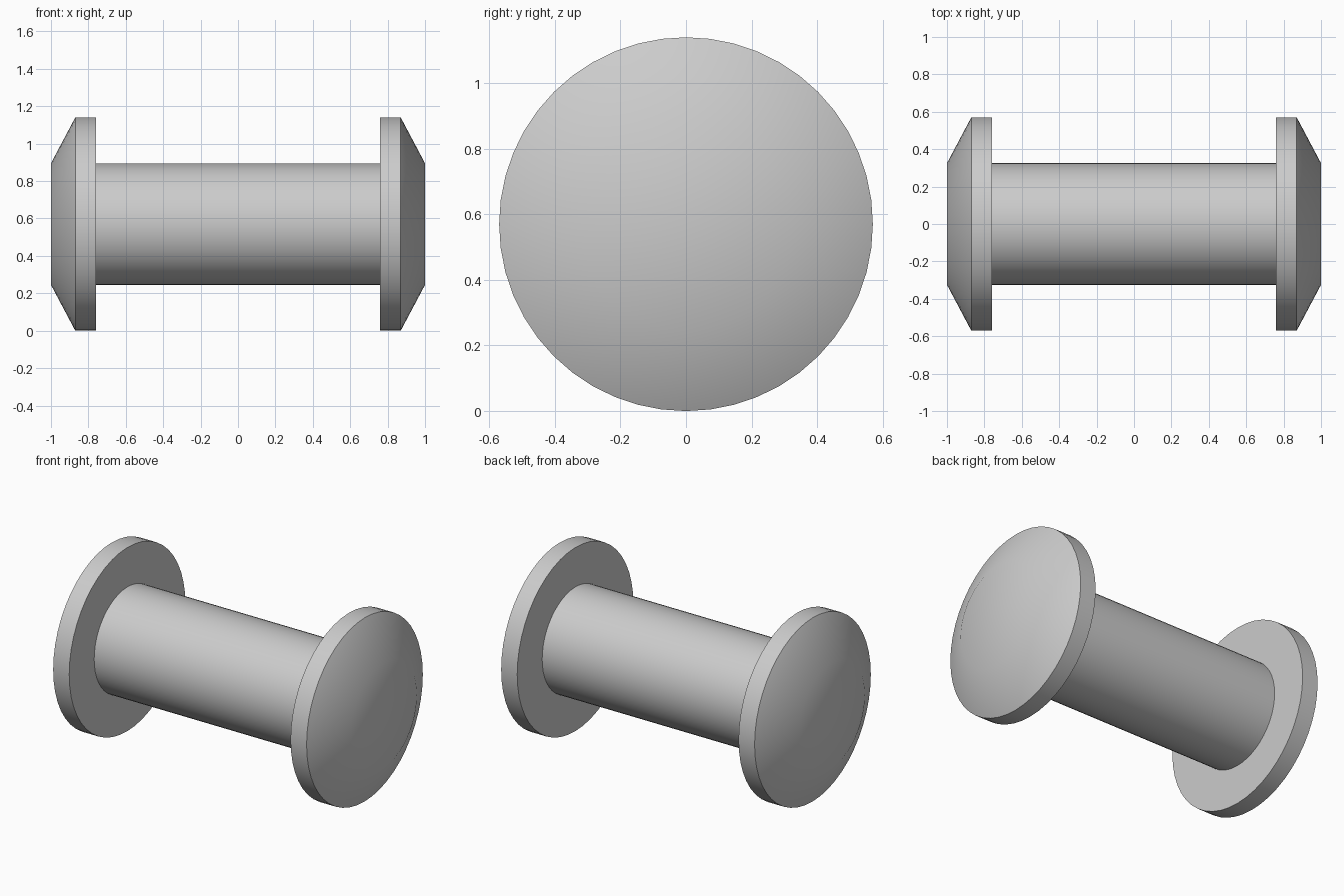
import bpy
import bmesh
from math import cos, sin, pi, radians

SIDES = 48
RIM, CORE = 0.57, 0.325      # flange and shaft radii
INNER, EDGE, TIP = 0.76, 0.87, 1.0   # stations along x

cube = bpy.data.objects.get("Cube")
if cube:
    bpy.data.objects.remove(cube, do_unlink=True)

grey = bpy.data.materials.new("light_grey")
grey.use_nodes = True
colour = (0.6, 0.6, 0.6, 1)
grey.diffuse_color = colour
grey.node_tree.nodes["Principled BSDF"].inputs["Base Color"].default_value = colour


def lathe(name, profile, cap_first=False, cap_last=False):
    """Revolve (x, radius) points, listed towards +x, around the x axis."""
    bm = bmesh.new()
    rings = [[bm.verts.new((x, r * cos(2 * pi * i / SIDES), RIM + r * sin(2 * pi * i / SIDES)))
              for i in range(SIDES)] for x, r in profile]
    for a, b in zip(rings, rings[1:]):
        for i in range(SIDES):
            j = (i + 1) % SIDES
            bm.faces.new((a[i], a[j], b[j], b[i]))
    if cap_first:
        bm.faces.new(rings[0][::-1])
    if cap_last:
        bm.faces.new(rings[-1])
    mesh = bpy.data.meshes.new(name)
    bm.to_mesh(mesh)
    bm.free()
    mesh.materials.append(grey)
    obj = bpy.data.objects.new(name, mesh)
    bpy.context.collection.objects.link(obj)
    bpy.ops.object.select_all(action='DESELECT')
    obj.select_set(True)
    bpy.context.view_layer.objects.active = obj
    bpy.ops.object.shade_smooth_by_angle(angle=radians(35))


# Central shaft between the flanges
lathe("shaft", [(-INNER, CORE), (INNER, CORE)])

# Flanges with a straight rim and a bevelled, capped outer face
flange = [(INNER, CORE), (INNER, RIM), (EDGE, RIM), (TIP, CORE)]
lathe("left_flange", flange, cap_last=True)
lathe("right_flange", [(-x, r) for x, r in reversed(flange)], cap_first=True)
